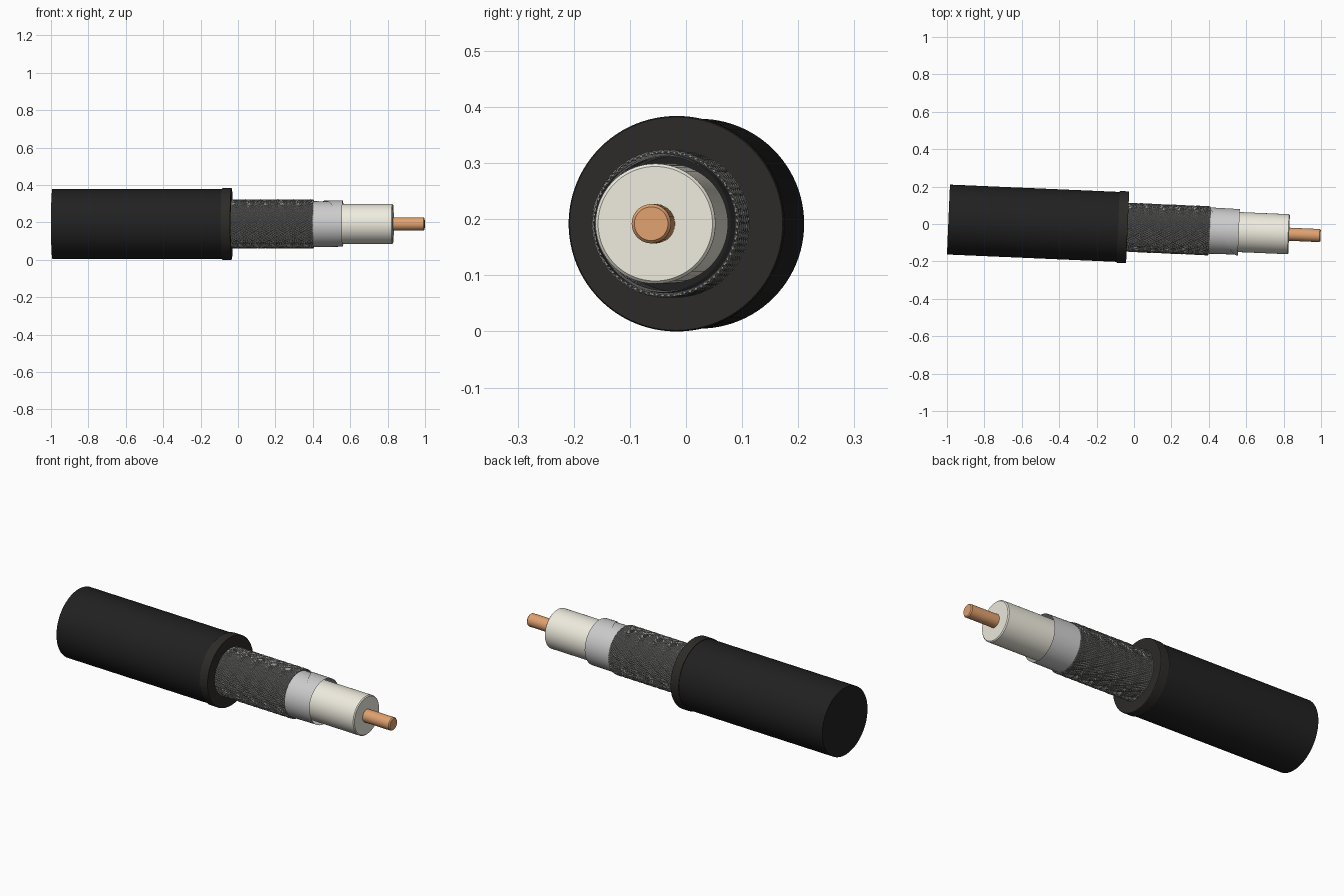
import bpy, bmesh, math
from mathutils import Matrix

if "Cube" in bpy.data.objects:
    bpy.data.objects.remove(bpy.data.objects["Cube"])

# cable axis: runs along x, turned slightly in plan
PLACE = Matrix.Translation((0, -0.019, 0.192)) @ Matrix.Rotation(-0.0431, 4, 'Z')
PI2 = 2 * math.pi


def mat(name, rgb):
    m = bpy.data.materials.new(name)
    m.diffuse_color = (*rgb, 1)
    m.use_nodes = True
    m.node_tree.nodes["Principled BSDF"].inputs["Base Color"].default_value = m.diffuse_color
    return m


def finish(name, bm, material):
    me = bpy.data.meshes.new(name)
    bm.to_mesh(me)
    bm.free()
    me.materials.append(material)
    ob = bpy.data.objects.new(name, me)
    ob.matrix_world = PLACE
    bpy.context.collection.objects.link(ob)
    bpy.ops.object.select_all(action='DESELECT')
    ob.select_set(True)
    bpy.context.view_layer.objects.active = ob
    bpy.ops.object.shade_smooth_by_angle(angle=math.radians(30))
    return ob


def lathe(name, profile, material, n=96):
    """Revolve (x, radius) points about the cable axis."""
    bm = bmesh.new()
    vs = [bm.verts.new((x, 0, r)) for x, r in profile]
    es = [bm.edges.new(p) for p in zip(vs, vs[1:])]
    bmesh.ops.spin(bm, geom=vs + es, cent=(0, 0, 0), axis=(1, 0, 0),
                   angle=PI2, steps=n, use_merge=True)
    bmesh.ops.remove_doubles(bm, verts=bm.verts, dist=1e-5)
    bmesh.ops.recalc_face_normals(bm, faces=bm.faces)
    return finish(name, bm, material)


black = mat("black rubber", (0.015, 0.015, 0.015))
edge = mat("cut rubber", (0.026, 0.024, 0.021))
steel = mat("braid grey", (0.30, 0.30, 0.29))
dark = mat("braid shadow", (0.10, 0.10, 0.10))
silver = mat("foil", (0.72, 0.72, 0.70))
cream = mat("cream plastic", (0.86, 0.83, 0.73))
copper = mat("copper", (0.75, 0.36, 0.16))

# jacket and its raised cut end
lathe("jacket", [(-0.993, 0), (-0.993, 0.187), (-0.08, 0.187)], black)
lathe("jacket_end_ring", [(-0.085, 0.18), (-0.085, 0.190), (-0.082, 0.192),
                          (-0.037, 0.192), (-0.034, 0.190), (-0.034, 0.12)], edge)

# insulation core and conductor
lathe("dielectric_core", [(0.3, 0.107), (0.825, 0.107), (0.83, 0.102), (0.83, 0)], cream)
lathe("copper_conductor", [(0.8, 0.035), (0.993, 0.035), (0.9985, 0.030), (0.9985, 0)],
      copper, 48)

# foil: one sheet rolled with a spiral overlap seam
bm = bmesh.new()
NX, NT = 40, 100
grid = []
for i in range(NX + 1):
    x = 0.38 + 0.181 * i / NX
    row = []
    for j in range(NT + 1):
        v = j / NT
        a = (x - 0.39) * 17.5 + PI2 * 1.03 * v
        r = 0.1205 + 0.005 * v
        row.append(bm.verts.new((x, r * math.cos(a), r * math.sin(a))))
    grid.append(row)
for i in range(NX):
    for j in range(NT):
        bm.faces.new((grid[i][j], grid[i][j + 1], grid[i + 1][j + 1], grid[i + 1][j]))
bmesh.ops.recalc_face_normals(bm, faces=bm.faces)
finish("foil_wrap", bm, silver)

# braid backing tube
lathe("braid_backing", [(-0.05, 0.1265), (0.402, 0.1265), (0.402, 0.119)], dark)

# braid: two opposite sets of woven helical wires
CARRIERS, WIRES, STEPS, SIDES = 16, 4, 50, 4
TWIST, WIRE_R = 4.5, 0.0024
bm = bmesh.new()
for hand in (1, -1):
    for c in range(CARRIERS):
        for w in range(WIRES):
            a0 = PI2 * c / CARRIERS + (w - (WIRES - 1) / 2) * 0.085
            prev = None
            for i in range(STEPS + 1):
                s = 0.455 * i / STEPS
                a = a0 + hand * TWIST * s
                r = 0.1278 + hand * 0.0018 * math.cos(CARRIERS * TWIST * s)
                ring = []
                for k in range(SIDES):
                    t = PI2 * k / SIDES
                    rr = r + WIRE_R * math.cos(t)
                    aa = a + WIRE_R * 1.3 * math.sin(t) / r
                    ring.append(bm.verts.new((s - 0.05, rr * math.cos(aa), rr * math.sin(aa))))
                if prev:
                    for k in range(SIDES):
                        n = (k + 1) % SIDES
                        bm.faces.new((prev[k], prev[n], ring[n], ring[k]))
                else:
                    bm.faces.new(ring[::-1])
                prev = ring
            bm.faces.new(prev)
bmesh.ops.recalc_face_normals(bm, faces=bm.faces)
finish("braid_wires", bm, steel)
